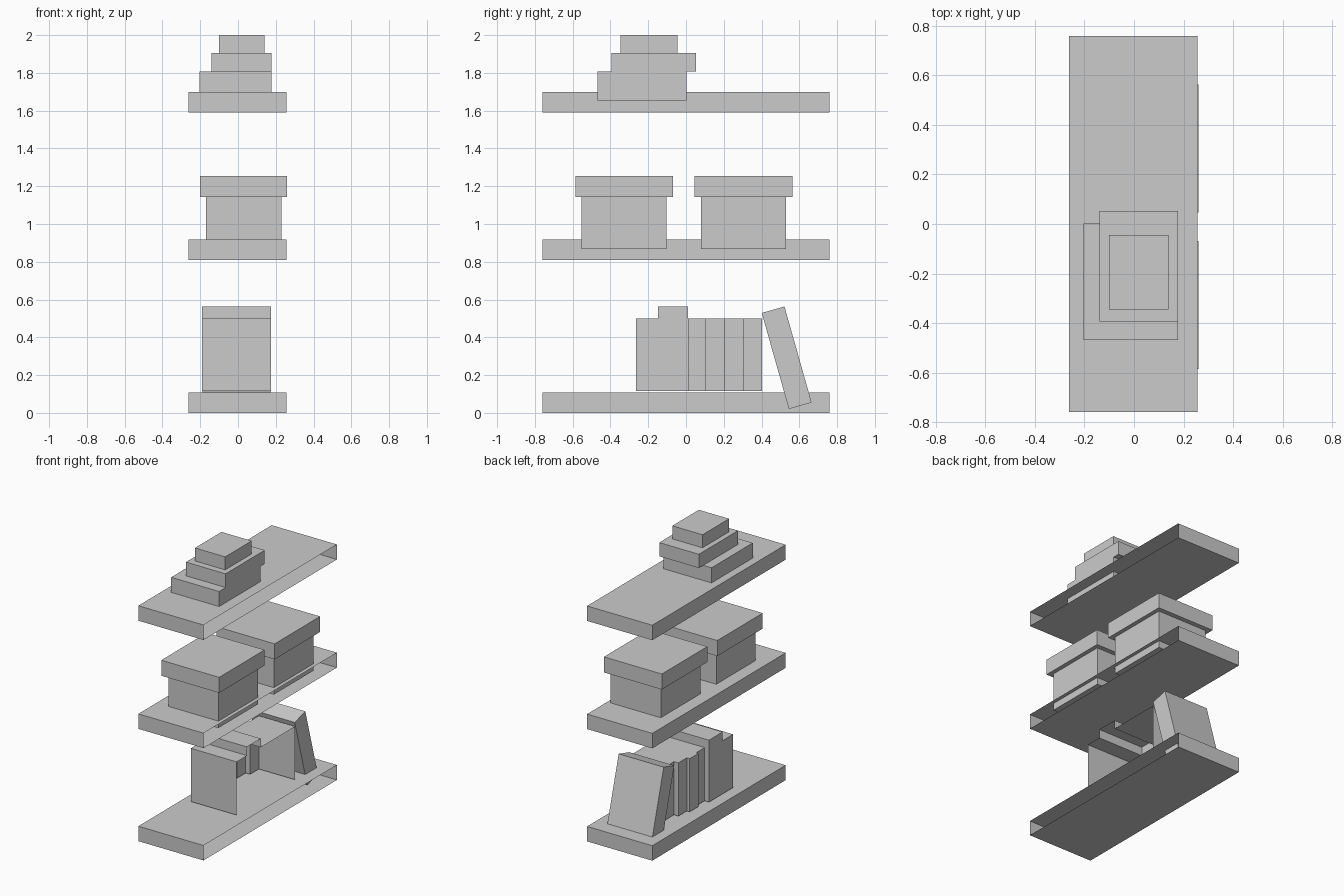
import bpy, bmesh
from math import atan2
from mathutils import Matrix

if "Cube" in bpy.data.objects:
    bpy.data.objects.remove(bpy.data.objects["Cube"])


def finish(name, bm):
    bmesh.ops.remove_doubles(bm, verts=bm.verts, dist=0.0001)
    bmesh.ops.recalc_face_normals(bm, faces=bm.faces)
    mesh = bpy.data.meshes.new(name)
    bm.to_mesh(mesh)
    bm.free()
    ob = bpy.data.objects.new(name, mesh)
    bpy.context.collection.objects.link(ob)
    return ob


def box(name, x, y, z, open_side=None):
    """Box from (min, max) ranges; open_side is an outward axis to leave out."""
    bm = bmesh.new()
    bmesh.ops.create_cube(bm, size=1)
    if open_side:
        bm.normal_update()
        gone = [f for f in bm.faces
                if sum(a * b for a, b in zip(f.normal, open_side)) > 0.9]
        bmesh.ops.delete(bm, geom=gone, context='FACES')
    for v in bm.verts:
        v.co = [(r[0] + r[1]) / 2 + c * (r[1] - r[0])
                for r, c in zip((x, y, z), v.co)]
    return finish(name, bm)


# Three shelf boards, open on the wall side
for i, z in enumerate((0, 0.81, 1.59)):
    box(f"shelf_{i + 1}", (-0.263, 0.257), (-0.76, 0.76), (z, z + 0.108), (1, 0, 0))

# Two storage boxes with lids
for i, y in enumerate((-0.327, 0.305)):
    box(f"storage_box_{i + 1}", (-0.17, 0.23), (y - 0.225, y + 0.225), (0.868, 1.145))
    box(f"storage_lid_{i + 1}", (-0.202, 0.26), (y - 0.259, y + 0.259), (1.143, 1.255))

# Stack of lying books on the top shelf
box("lying_book_large", (-0.205, 0.177), (-0.468, 0.002), (1.655, 1.807))
box("lying_book_medium", (-0.139, 0.177), (-0.394, 0.052), (1.807, 1.906))
box("lying_book_small", (-0.101, 0.14), (-0.346, -0.044), (1.906, 2.0), (0, 0, -1))

# Row of standing books: one shell with stepped spines, open on the wall side
BACK, BASE = 0.175, 0.116
books = [  # y start, y end, spine x, top z
    (-0.265, -0.147, -0.19, 0.5),
    (-0.147, 0.01, -0.19, 0.563),
    (0.01, 0.106, -0.155, 0.5),
    (0.106, 0.205, -0.173, 0.5),
    (0.205, 0.302, -0.15, 0.5),
    (0.302, 0.402, -0.115, 0.5),
]
bm = bmesh.new()


def quad(*pts):
    bm.faces.new([bm.verts.new(p) for p in pts])


def wall(y, xa, xb, za, zb):
    if abs(xa - xb) > 0.001 and abs(za - zb) > 0.001:
        quad((xa, y, za), (xb, y, za), (xb, y, zb), (xa, y, zb))


for y0, y1, x, z in books:
    quad((x, y0, BASE), (x, y1, BASE), (x, y1, z), (x, y0, z))
    quad((x, y0, z), (x, y1, z), (BACK, y1, z), (BACK, y0, z))
for a, b in zip(books, books[1:]):
    front = min(a, b, key=lambda s: s[2])
    wall(a[1], a[2], b[2], BASE, front[3])
    wall(a[1], max(a[2], b[2]), BACK, a[3], b[3])
wall(books[0][0], books[0][2], BACK, BASE, books[0][3])
wall(books[-1][1], books[-1][2], BACK, BASE, books[-1][3])
finish("standing_books", bm)

# Leaning book at the end of the row
lean = box("leaning_book", (-0.187, 0.172), (-0.0625, 0.0625), (-0.264, 0.264))
lean.data.transform(Matrix.Translation((0, 0.533, 0.292))
                    @ Matrix.Rotation(atan2(0.144, 0.51), 4, 'X'))
